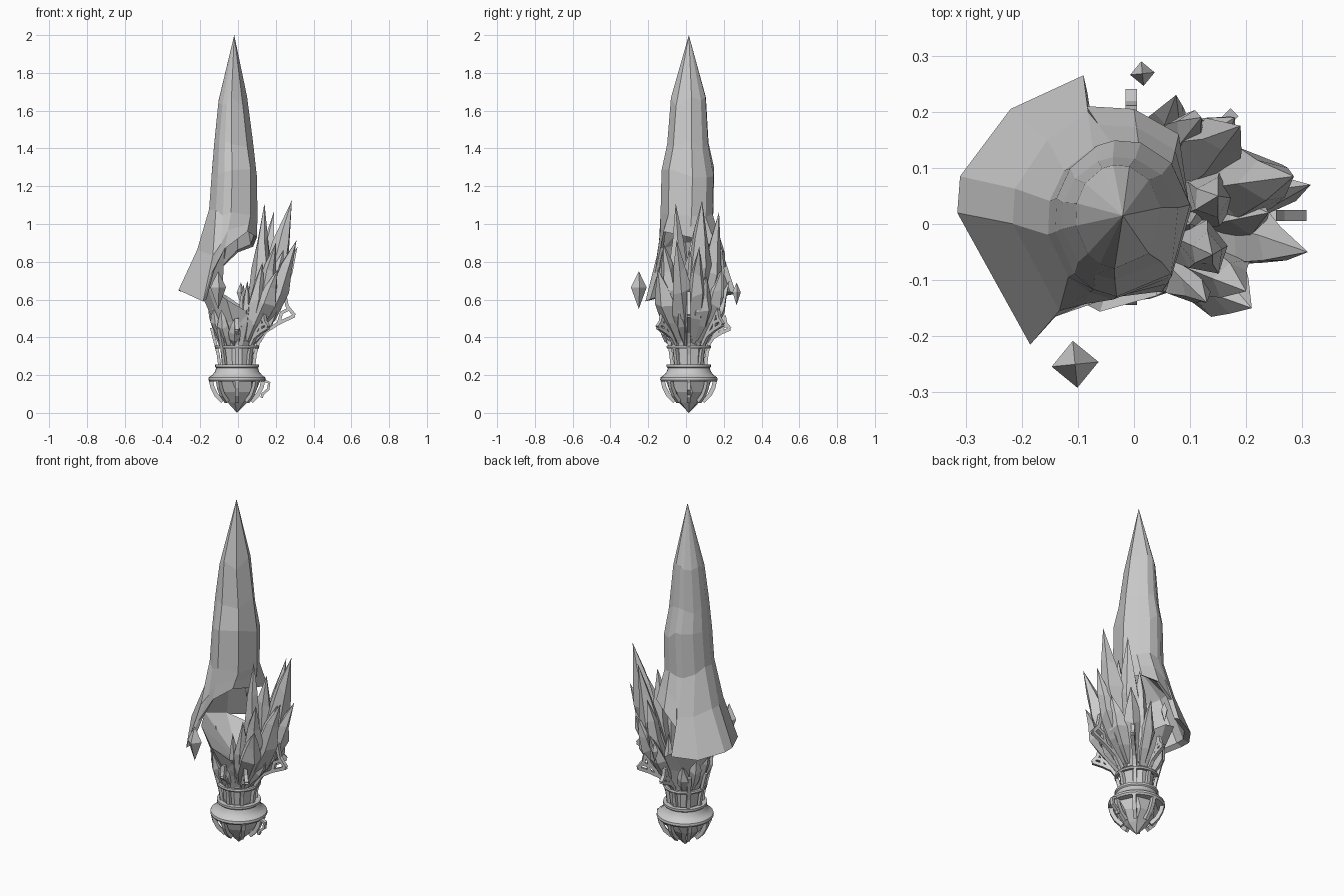
import bpy, bmesh, math, random
from mathutils import Vector

if "Cube" in bpy.data.objects:
    bpy.data.objects.remove(bpy.data.objects["Cube"])

random.seed(4)
AX, AY = -0.005, 0.015  # vertical axis of the collar


def make(name, verts, faces, smooth=False):
    me = bpy.data.meshes.new(name)
    me.from_pydata([tuple(v) for v in verts], [], faces)
    bm = bmesh.new()
    bm.from_mesh(me)
    bmesh.ops.recalc_face_normals(bm, faces=bm.faces)
    bm.to_mesh(me)
    bm.free()
    ob = bpy.data.objects.new(name, me)
    bpy.context.collection.objects.link(ob)
    if smooth:
        bpy.ops.object.select_all(action='DESELECT')
        ob.select_set(True)
        bpy.context.view_layer.objects.active = ob
        bpy.ops.object.shade_smooth_by_angle(angle=math.radians(35))
    return ob


def loft(name, rings, closed=False, smooth=False):
    """Skin equal-length rings; a ring of one point is a tip."""
    verts, idx = [], []
    for r in rings:
        idx.append(list(range(len(verts), len(verts) + len(r))))
        verts += r
    pairs = list(zip(idx, idx[1:])) + ([(idx[-1], idx[0])] if closed else [])
    faces = []
    for a, b in pairs:
        n = max(len(a), len(b))
        for i in range(n):
            j = (i + 1) % n
            if len(a) == 1:
                faces.append((a[0], b[j], b[i]))
            elif len(b) == 1:
                faces.append((a[i], a[j], b[0]))
            else:
                faces.append((a[i], a[j], b[j], b[i]))
    if not closed:
        faces += [r for r in (idx[0], idx[-1]) if len(r) > 2]
    return make(name, verts, faces, smooth)


def circle(r, z, n, turn=0.0, cx=AX, cy=AY):
    return [Vector((cx + r * math.cos(turn + i * math.tau / n),
                    cy + r * math.sin(turn + i * math.tau / n), z)) for i in range(n)]


def strip(name, pts, angle, width=0.016, thick=0.02):
    """Flat band following an (r, z) path, standing in a radial plane."""
    a = math.radians(angle)
    out, side = Vector((math.cos(a), math.sin(a), 0)), Vector((-math.sin(a), math.cos(a), 0))
    p = [Vector(q) for q in pts]
    rings = []
    for i, q in enumerate(p):
        t = (p[min(i + 1, len(p) - 1)] - p[max(i - 1, 0)]).normalized()
        n = Vector((-t.y, t.x)) * width / 2
        ring = []
        for sn, st in ((1, 1), (1, -1), (-1, -1), (-1, 1)):
            c = q + n * sn
            ring.append(Vector((AX, AY, c.y)) + out * c.x + side * st * thick / 2)
        rings.append(ring)
    return loft(name, rings)


def crystal(name, base, tip, w, bow=0.03, sides=5):
    """Irregular bowed shard."""
    base, tip = Vector(base), Vector(tip)
    d = tip - base
    out = Vector((d.x, d.y, 0)).normalized()
    u = d.cross(Vector((0.3, 0.9, 0.1))).normalized()
    v = d.cross(u).normalized()
    turn = random.uniform(0, 6)
    rings = []
    for t, k, b in ((0, .5, 0), (.28, .95, .6), (.52, 1, 1), (.74, .62, .35)):
        c = base + d * t + out * bow * b
        rings.append([c + (u * math.cos(turn + i * math.tau / sides) + v * math.sin(turn + i * math.tau / sides))
                      * w * k * random.uniform(.8, 1.2) + d * random.uniform(-.04, .04)
                      for i in range(sides)])
    return loft(name, rings + [[tip]])


# Large blade with flared, asymmetric hood and hollow underside
rim = [Vector(p) for p in (
    (.10, .02, .93), (.08, .16, .88), (0, .205, .85), (-.085, .21, .77), (-.09, .265, .63),
    (-.22, .205, .62), (-.31, .085, .645), (-.315, .02, .65), (-.185, -.215, .59),
    (-.14, -.165, .74), (-.07, -.135, .87), (.05, -.12, .96))]
angles = [math.radians(d) for d in (10, 45, 75, 97, 112, 140, 165, 190, 225, 245, 265, 315)]


def blade_ring(z, cx, cy, rx, ry):
    return [Vector((cx + rx * math.cos(a), cy + ry * math.sin(a), z + random.uniform(-.03, .03)))
            for a in angles]


neck = blade_ring(1.06, -.025, .005, .13, .14)
mid = [p.lerp(q, .5) + Vector((.018 if p.x < -.1 else 0, 0, 0)) for p, q in zip(rim, neck)]
inner = [Vector((-.03 + (p.x + .03) * .88, p.y * .88, p.z + .012)) for p in rim]
dome = [p.lerp(q, .55) for p, q in zip(inner, neck)]
dome = [Vector((-.03 + (p.x + .03) * .86, p.y * .86, p.z + .01)) for p in dome]
loft("crystal_blade", [[Vector((-.03, .01, 1.02))], dome, inner, rim, mid, neck,
                       blade_ring(1.27, -.02, .01, .122, .14),
                       blade_ring(1.42, -.025, .01, .105, .11),
                       blade_ring(1.65, -.028, .013, .077, .093),
                       [Vector((-.02, .015, 2.0))]])

# Jagged faceted cup that holds the crystals and meets the hood on the left
cup_top = []
for i, (r, z) in enumerate(((.15, .58), (.15, .61), (.15, .55), (.18, .62), (.20, .67),
                            (.22, .70), (.20, .68), (.18, .60), (.15, .54), (.15, .60))):
    a = i * math.tau / 10
    cup_top.append(Vector((AX + r * math.cos(a), AY + r * math.sin(a), z)))
loft("crystal_cup", [circle(.08, .25, 10), circle(.09, .36, 10), circle(.125, .48, 10, .15),
                     cup_top, [Vector((AX, AY, .47))]])

# Tall shards on the right side: tip position, half width
tall = (((.285, .085, 1.125), .062), ((.14, -.055, 1.11), .05), ((.19, .175, 1.065), .052),
        ((.31, -.05, .915), .055), ((.20, -.12, .90), .052), ((.12, .19, .88), .046),
        ((.15, .05, 1.0), .052), ((.24, .02, .86), .055), ((.21, -.15, .76), .055),
        ((.315, .07, .88), .05), ((.13, -.14, .80), .042), ((.18, .19, .76), .052),
        ((.075, .23, .70), .04), ((.25, -.02, .72), .055), ((.25, .11, .72), .055),
        ((.05, -.12, .70), .026), ((.03, .12, .68), .026), ((.10, .0, .80), .046))
for tip, w in tall:
    a = math.atan2(tip[1] - AY, tip[0] - AX)
    crystal("crystal_shard", (AX + .075 * math.cos(a), AY + .075 * math.sin(a), .38), tip, w,
            bow=.025 if tip[2] > .8 else .015)

# Small shards around the left of the cup
for deg, h in ((120, .52), (150, .60), (180, .64), (210, .60), (235, .55), (265, .5)):
    a = math.radians(deg)
    c, s = math.cos(a), math.sin(a)
    crystal("small_shard", (AX + .08 * c, AY + .08 * s, .36), (AX + .15 * c, AY + .15 * s, h), .032, .005)

# Floating crystals
for c, r, h in (((-.105, -.25, .65), .042, .1), ((.015, .268, .63), .022, .06)):
    loft("floating_crystal", [[Vector((c[0], c[1], c[2] - h))],
                              circle(r, c[2] + h * .15, 4, .1, c[0], c[1]),
                              [Vector((c[0], c[1], c[2] + h))]])

# Turned collar and upper ring
collar = ((.095, .165), (.145, .165), (.152, .175), (.15, .188), (.132, .2), (.117, .218),
          (.111, .238), (.117, .244), (.117, .256), (.09, .256))
loft("collar", [circle(r, z, 28) for r, z in collar], closed=True, smooth=True)
ring = ((.1, .342), (.115, .342), (.118, .35), (.115, .358), (.1, .358))
loft("upper_ring", [circle(r, z, 28) for r, z in ring], closed=True, smooth=True)

# Pointed crystal under the collar with its cage
loft("bottom_crystal", [circle(.125, .175, 7), circle(.1, .11, 7, .2), circle(.055, .055, 7),
                        [Vector((AX, AY, 0))]])
for k in range(8):
    strip("cage_rib", ((.138, .17), (.13, .135), (.11, .095), (.075, .06)), k * 45, .022)
strip("cage_hook", ((.145, .17), (.17, .16), (.165, .125), (.135, .1), (.13, .08)), 0, .014)

# Radial supports and pierced wings: angle, reach, height
wing = (((.088, .25), (.095, .31), (.112, .37), (.15, .43), (.22, .475), (.305, .515)),
        ((.305, .515), (.265, .565), (.25, .64)),
        ((.25, .64), (.225, .55), (.165, .46), (.12, .38)),
        ((.22, .475), (.235, .53), (.275, .55)))
for deg, sr, sz in ((0, 1, 1), (45, .75, .7), (90, .58, .55), (-45, .65, .6), (-90, .25, .5)):
    for path in wing:
        strip("wing_band", [(r if r < .1 else .1 + (r - .1) * sr,
                             z if z < .36 else .36 + (z - .36) * sz) for r, z in path], deg, .018)
for deg in (135, 180, 225):
    strip("support_rib", ((.092, .25), (.1, .31), (.115, .37), (.135, .45)), deg, .016)
